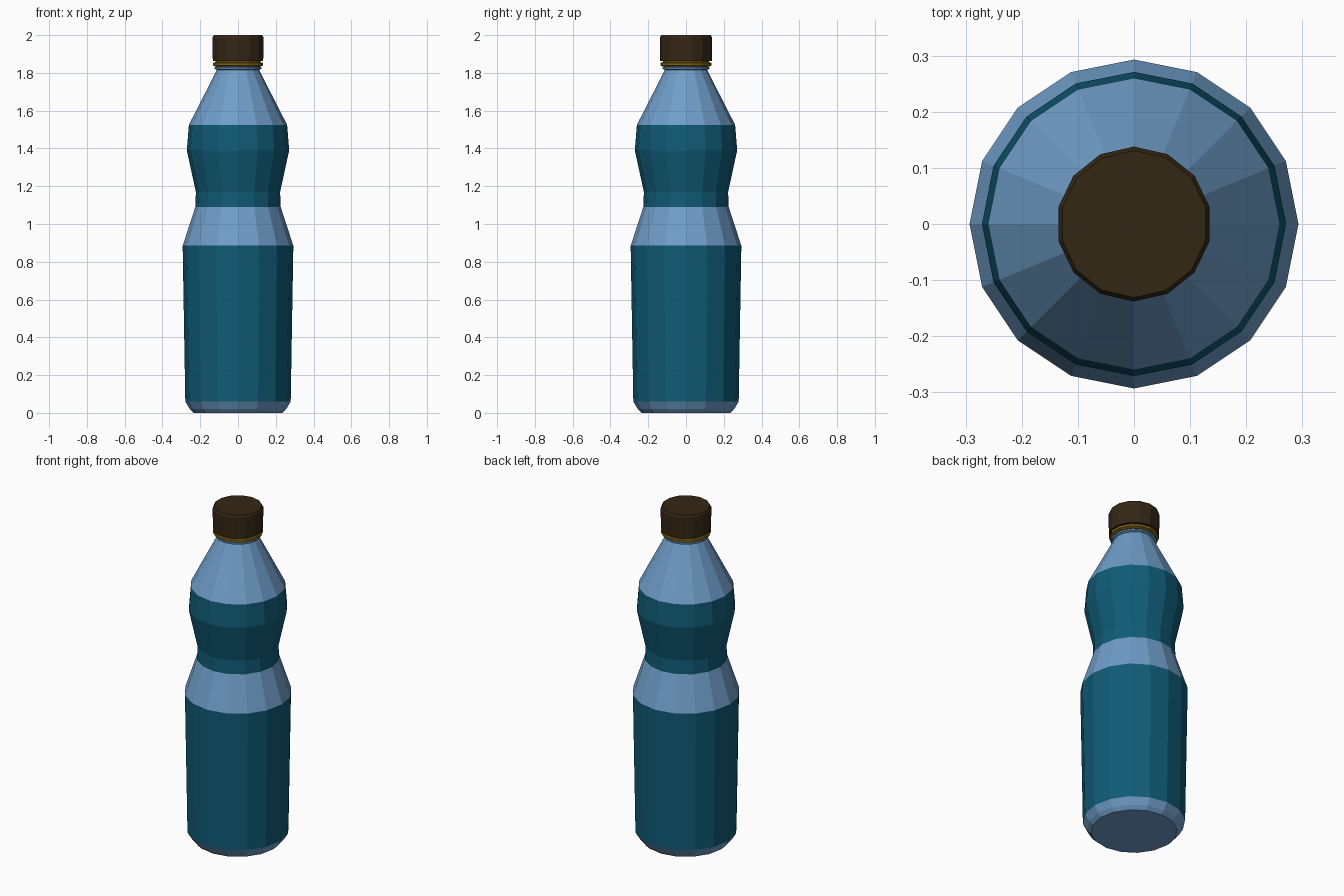
import bpy, bmesh, math

if "Cube" in bpy.data.objects:
    bpy.data.objects.remove(bpy.data.objects["Cube"])


def material(name, rgb):
    m = bpy.data.materials.new(name)
    m.diffuse_color = (*rgb, 1)
    m.use_nodes = True
    m.node_tree.nodes["Principled BSDF"].inputs["Base Color"].default_value = m.diffuse_color
    return m


blue = material("pale_blue_plastic", (0.16, 0.34, 0.58))
teal = material("teal_label", (0.005, 0.105, 0.18))
brown = material("dark_brown_cap", (0.034, 0.020, 0.007))
gold = material("gold_seal", (0.20, 0.125, 0.008))


def lathe(name, profile, sides, mats, bands=(), turn=0.0):
    """Closed solid of revolution; faces whose centre is inside a height band get material 1."""
    bm = bmesh.new()
    rings = []
    for r, z in profile:
        rings.append([bm.verts.new((r * math.cos(turn + math.tau * i / sides),
                                    r * math.sin(turn + math.tau * i / sides), z))
                      for i in range(sides)])
    for low, high in zip(rings, rings[1:]):
        for i in range(sides):
            j = (i + 1) % sides
            bm.faces.new((low[i], low[j], high[j], high[i]))
    bm.faces.new(rings[0][::-1])
    bm.faces.new(rings[-1])
    for f in bm.faces:
        z = f.calc_center_median().z
        f.material_index = int(any(a < z < b for a, b in bands))
    me = bpy.data.meshes.new(name)
    bm.to_mesh(me)
    bm.free()
    for m in mats:
        me.materials.append(m)
    ob = bpy.data.objects.new(name, me)
    bpy.context.collection.objects.link(ob)
    return ob


# Bottle body with two teal label bands
lathe("bottle_body",
      [(0.235, 0.0), (0.255, 0.02), (0.279, 0.06), (0.293, 0.885), (0.226, 1.09),
       (0.223, 1.17), (0.271, 1.39), (0.260, 1.525), (0.112, 1.815), (0.112, 1.84)],
      16, (blue, teal), bands=((0.06, 0.885), (1.09, 1.525)))

# Neck flange, seal ring and cap
lathe("neck_flange", [(0.112, 1.816), (0.124, 1.821), (0.124, 1.829), (0.112, 1.834)], 16, (blue,))
lathe("seal_ring", [(0.125, 1.834), (0.136, 1.839), (0.136, 1.853), (0.122, 1.857), (0.122, 1.87)],
      14, (gold,), turn=math.pi / 14)
lathe("cap", [(0.137, 1.862), (0.138, 1.988), (0.131, 2.0)], 14, (brown,), turn=math.pi / 14)
